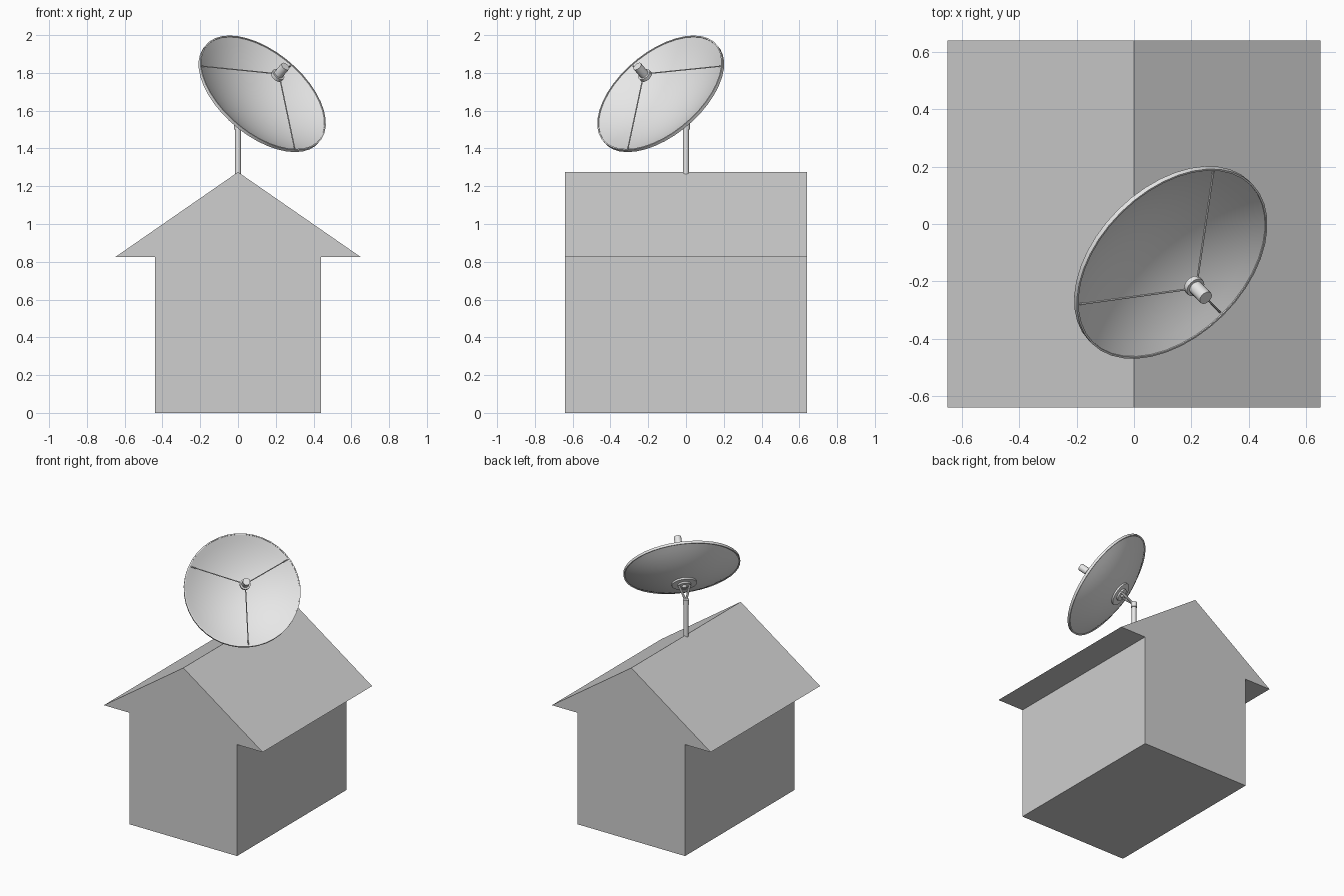
import bpy, bmesh, math
from mathutils import Vector, Matrix

if "Cube" in bpy.data.objects:
    bpy.data.objects.remove(bpy.data.objects["Cube"])


def material(name, c):
    m = bpy.data.materials.new(name)
    m.diffuse_color = (c, c, c, 1)
    m.use_nodes = True
    m.node_tree.nodes["Principled BSDF"].inputs["Base Color"].default_value = m.diffuse_color
    return m


HOUSE = material("house grey", 0.62)
LIGHT = material("light grey", 0.8)


def finish(name, bm, mat, smooth=True):
    bmesh.ops.recalc_face_normals(bm, faces=bm.faces)
    me = bpy.data.meshes.new(name)
    bm.to_mesh(me)
    bm.free()
    me.materials.append(mat)
    ob = bpy.data.objects.new(name, me)
    bpy.context.collection.objects.link(ob)
    if smooth:
        bpy.ops.object.select_all(action='DESELECT')
        ob.select_set(True)
        bpy.context.view_layer.objects.active = ob
        bpy.ops.object.shade_smooth_by_angle(angle=math.radians(35))
    return ob


def lathe(name, profile, segs, frame=Matrix()):
    """Spin (radius, height) points about the frame's z axis."""
    bm = bmesh.new()
    vs = [bm.verts.new((r, 0, t)) for r, t in profile]
    es = [bm.edges.new(p) for p in zip(vs, vs[1:])]
    bmesh.ops.spin(bm, geom=vs + es, cent=(0, 0, 0), axis=(0, 0, 1),
                   angle=2 * math.pi, steps=segs)
    bmesh.ops.remove_doubles(bm, verts=bm.verts, dist=1e-5)
    bmesh.ops.recalc_face_normals(bm, faces=bm.faces)
    bm.transform(frame)
    return finish(name, bm, LIGHT)


def rod(name, a, b, r, segs=8):
    d = b - a
    frame = Matrix.Translation(a) @ d.to_track_quat('Z', 'Y').to_matrix().to_4x4()
    h = d.length
    return lathe(name, [(0, 0), (r, 0), (r, h), (0, h)], segs, frame)


# House: one gabled outline extruded along y
outline = [(-.44, 0), (.44, 0), (.44, .825), (.65, .825), (0, 1.275), (-.65, .825), (-.44, .825)]
bm = bmesh.new()
face = bm.faces.new([bm.verts.new((x, -.64, z)) for x, z in outline])
ext = bmesh.ops.extrude_face_region(bm, geom=[face])
bmesh.ops.translate(bm, vec=(0, 1.28, 0),
                    verts=[v for v in ext['geom'] if isinstance(v, bmesh.types.BMVert)])
finish("house", bm, HOUSE, smooth=False)

# Mast and its collar
rod("mast", Vector((0, 0, 1.25)), Vector((0, 0, 1.53)), .0155, 16)
rod("mast_collar", Vector((0, 0, 1.5)), Vector((0, 0, 1.538)), .021, 16)

# Dish frame: origin at rim centre, local z along the aim, local y upward
aim = Vector((.54, -.545, .642)).normalized()
side = Vector((0, 0, 1)).cross(aim).normalized()
up = aim.cross(side)
F = Matrix.Translation((.133, -.139, 1.695)) @ Matrix((side, up, aim)).transposed().to_4x4()

# Dish: parabolic shell with a rim band
R, DEPTH, N = .395, .12, 10


def bowl(r):
    return -DEPTH * (1 - (r / R) ** 2)


inner = [(.388 * i / N, bowl(.388 * i / N)) for i in range(N + 1)]
outer = [(.386 * i / N, bowl(.386 * i / N) - .01) for i in range(N, -1, -1)]
lathe("dish", inner + [(.388, 0), (R, 0), (R, -.018)] + outer, 40, F)

# Hub on the back of the dish
lathe("hub_plate", [(0, -.123), (.085, -.117), (.085, -.136), (0, -.136)], 24, F)
lathe("hub_boss", [(0, -.13), (.045, -.13), (.045, -.147), (0, -.147)], 20, F)
lathe("hub_pin", [(0, -.14), (.016, -.14), (.016, -.162), (0, -.162)], 12, F)

# Yoke arms joining hub and mast
pivot = Vector((0, 0, 1.525))
for s, n in ((-1, "left"), (1, "right")):
    rod("yoke_arm_" + n, pivot, F @ Vector((s * .04, 0, -.135)), .008)

# Feed horn with a collar, held by three struts
lathe("feed_horn", [(0, .14), (.025, .14), (.025, .218), (0, .218)], 20, F)
lathe("feed_collar", [(0, .132), (.036, .132), (.036, .152), (0, .152)], 20, F)
for k in range(3):
    a = math.radians(-90 + 120 * k)
    d = Vector((math.cos(a), math.sin(a), 0))
    rod("feed_strut_%d" % (k + 1), F @ (d * .38 + Vector((0, 0, -.008))),
        F @ (d * .03 + Vector((0, 0, .142))), .0035, 6)
